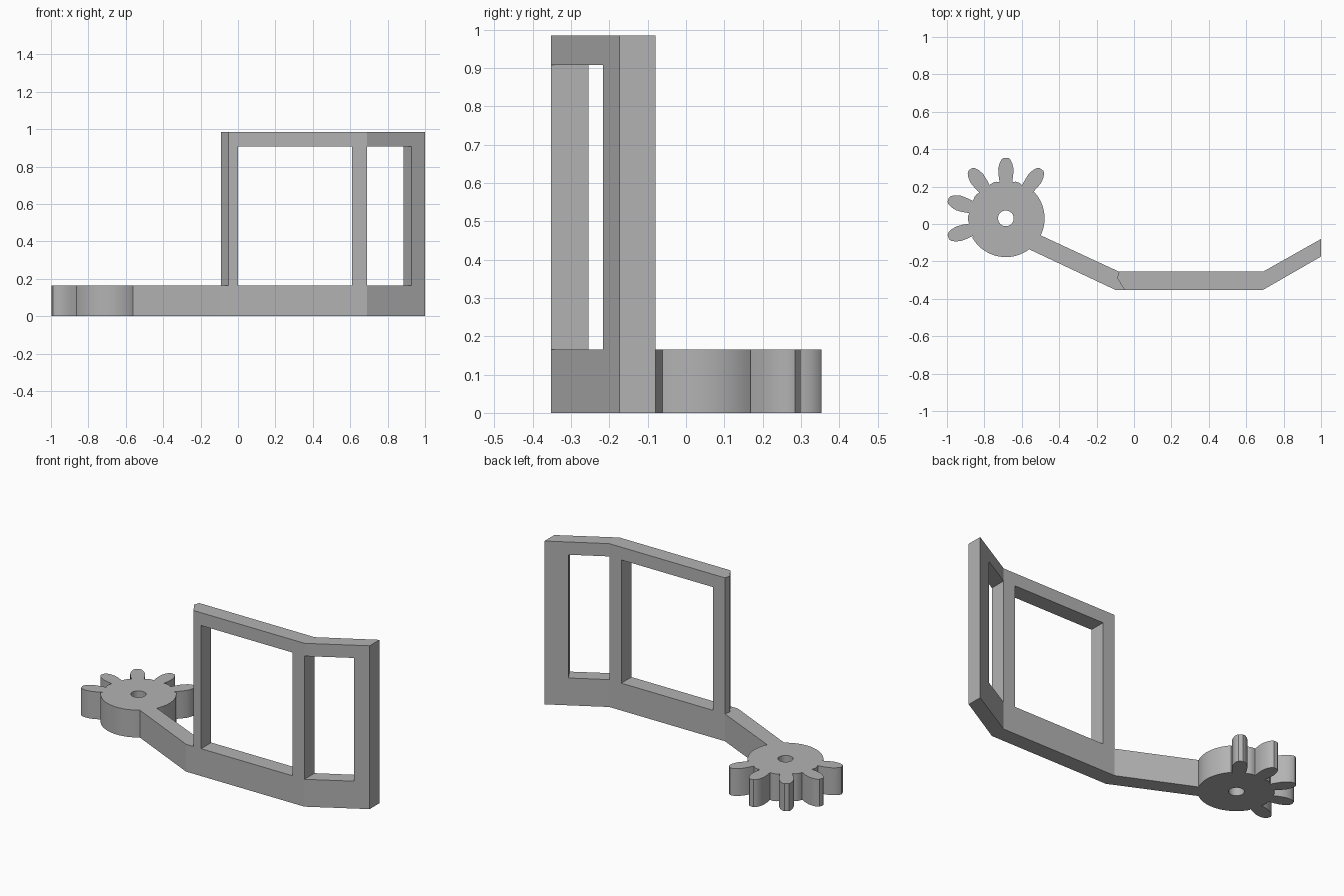
import bpy, bmesh
from math import cos, sin, radians, atan2, degrees
from mathutils import Vector

cube = bpy.data.objects.get("Cube")
if cube:
    bpy.data.objects.remove(cube)

grey = bpy.data.materials.new("plain grey")
grey.use_nodes = True
COLOUR = (0.45, 0.45, 0.45, 1)
grey.diffuse_color = COLOUR
grey.node_tree.nodes["Principled BSDF"].inputs["Base Color"].default_value = COLOUR


def prism(name, plan, z0, z1):
    """Extrude a plan outline upward from z0 to z1."""
    bm = bmesh.new()
    face = bm.faces.new([bm.verts.new((x, y, z0)) for x, y in plan])
    up = bmesh.ops.extrude_face_region(bm, geom=[face])["geom"]
    bmesh.ops.translate(bm, vec=(0, 0, z1 - z0),
                        verts=[v for v in up if isinstance(v, bmesh.types.BMVert)])
    bmesh.ops.recalc_face_normals(bm, faces=bm.faces)
    mesh = bpy.data.meshes.new(name)
    bm.to_mesh(mesh)
    bm.free()
    mesh.materials.append(grey)
    ob = bpy.data.objects.new(name, mesh)
    bpy.context.collection.objects.link(ob)
    return ob


def cut(target, cutter):
    cutter.hide_render = True
    cutter.hide_set(True)
    cutter.display_type = "WIRE"
    mod = target.modifiers.new("cut", "BOOLEAN")
    mod.operation = "DIFFERENCE"
    mod.solver = "EXACT"
    mod.object = cutter


def ring(radius, start, end, count):
    """Points on an arc around the gear centre."""
    angles = [radians(start + (end - start) * i / (count - 1)) for i in range(count)]
    return [(HUB.x + radius * cos(a), HUB.y + radius * sin(a)) for a in angles]


HUB = Vector((-0.685, 0.03))
LOW, HIGH = 0.165, 0.985
RADIUS = 0.207

# Gear: five rounded teeth on one side of a plain disc
half_tooth = [(0.195, 0.034), (0.23, 0.039), (0.265, 0.041), (0.295, 0.034),
              (0.316, 0.023), (0.324, 0.012)]
tooth = [(r, -w) for r, w in half_tooth] + [(r, w) for r, w in reversed(half_tooth)]
outline = []
for k in range(5):
    a = radians(54 + 36 * k)
    out, side = Vector((cos(a), sin(a))), Vector((-sin(a), cos(a)))
    outline += [tuple(HUB + out * r + side * w) for r, w in tooth]
    if k < 4:
        outline += ring(RADIUS - 0.004, 69 + 36 * k, 75 + 36 * k, 3)
outline += ring(RADIUS, 210, 402, 48)
gear = prism("gear", outline, 0, LOW)
cut(gear, prism("axle_hole_cutter", ring(0.042, 0, 348.75, 32), -0.1, 0.3))

# Arm joining the gear to the frame
arm = prism("arm", ring(RADIUS, -53, -26, 7)
            + [(-0.08, -0.255), (-0.09, -0.29), (-0.05, -0.352), (-0.1, -0.352)], 0, LOW)

# Bent frame with two window openings
frame = prism("frame", [(-0.08, -0.255), (-0.09, -0.29), (-0.05, -0.352), (0.69, -0.352),
                        (1, -0.174), (1, -0.08), (0.69, -0.255)], 0, HIGH)
cut(frame, prism("wide_window_cutter",
                 [(0, -0.5), (0.61, -0.5), (0.61, -0.1), (0, -0.1)], LOW, 0.908))
cut(frame, prism("narrow_window_cutter",
                 [(0.69, -0.5), (1.09, -0.5), (0.86, -0.1), (0.69, -0.1)], LOW, 0.908))

# Smooth the round gear walls, keep the corners sharp
bpy.ops.object.select_all(action="DESELECT")
gear.select_set(True)
bpy.context.view_layer.objects.active = gear
bpy.ops.object.shade_smooth_by_angle(angle=radians(30))
